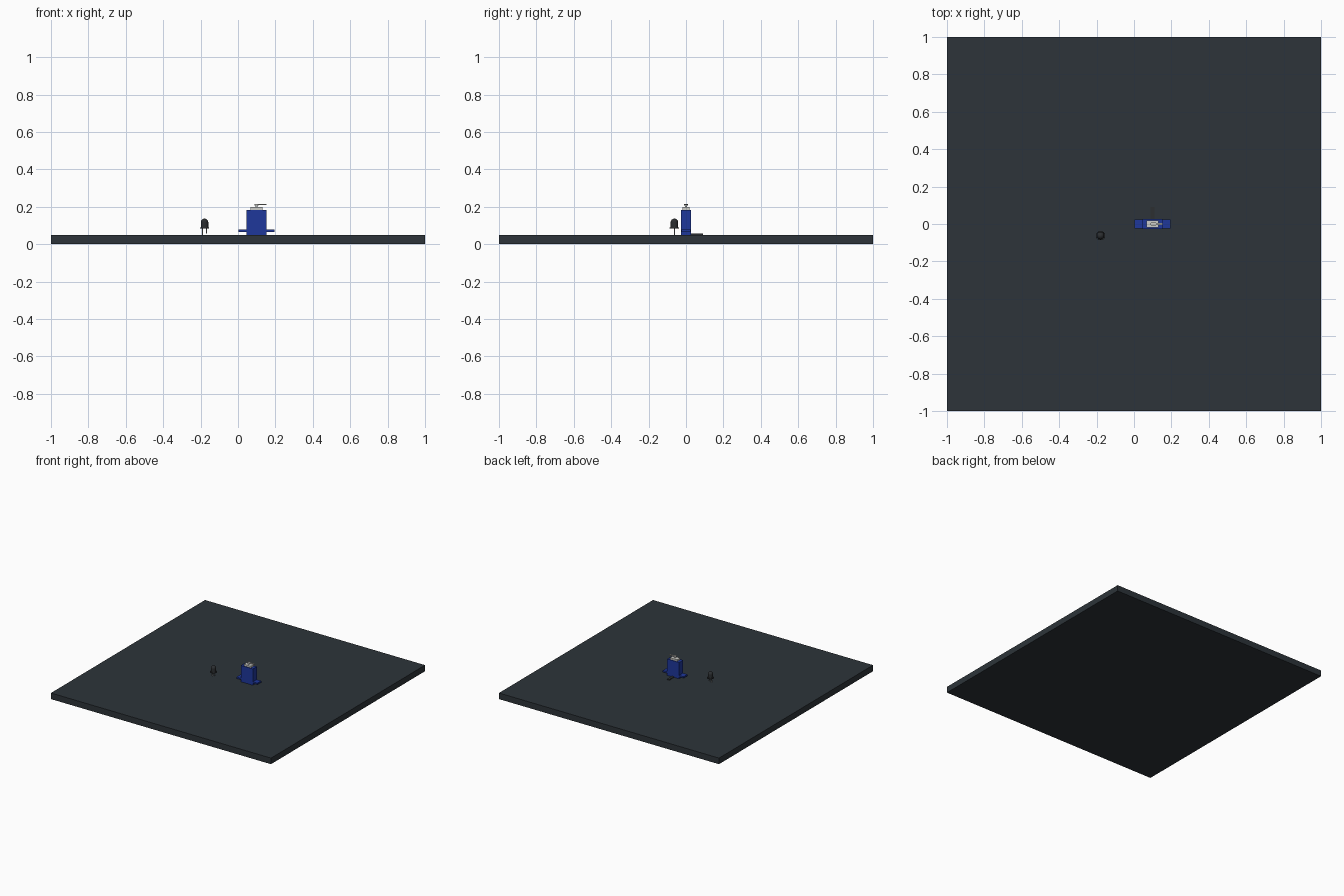
import bpy
import bmesh
from mathutils import Vector

cube = bpy.data.objects.get("Cube")
if cube:
    bpy.data.objects.remove(cube, do_unlink=True)


def material(name, rgb):
    mat = bpy.data.materials.new(name)
    mat.use_nodes = True
    color = (*rgb, 1)
    mat.diffuse_color = color
    mat.node_tree.nodes["Principled BSDF"].inputs["Base Color"].default_value = color
    return mat


slate = material("slate", (0.026, 0.034, 0.041))
blue = material("servo blue", (0.013, 0.038, 0.33))
pale = material("pale grey plastic", (0.62, 0.62, 0.59))
black = material("dark lens", (0.025, 0.028, 0.031))
metal = material("lead metal", (0.42, 0.45, 0.46))


def make(name, bm, mat, smooth=False):
    bmesh.ops.recalc_face_normals(bm, faces=bm.faces)
    mesh = bpy.data.meshes.new(name)
    bm.to_mesh(mesh)
    bm.free()
    mesh.materials.append(mat)
    obj = bpy.data.objects.new(name, mesh)
    bpy.context.collection.objects.link(obj)
    if smooth:
        bpy.ops.object.select_all(action='DESELECT')
        obj.select_set(True)
        bpy.context.view_layer.objects.active = obj
        bpy.ops.object.shade_smooth_by_angle()
    return obj


def box(name, low, high, mat):
    low, high = Vector(low), Vector(high)
    bm = bmesh.new()
    bmesh.ops.create_cube(bm, size=1)
    bmesh.ops.scale(bm, vec=high - low, verts=bm.verts)
    bmesh.ops.translate(bm, vec=(low + high) / 2, verts=bm.verts)
    return make(name, bm, mat)


def cylinder(name, x, y, z0, z1, r, mat, sides=24):
    bm = bmesh.new()
    bmesh.ops.create_cone(bm, cap_ends=True, segments=sides, radius1=r, radius2=r, depth=z1 - z0)
    bmesh.ops.translate(bm, vec=(x, y, (z0 + z1) / 2), verts=bm.verts)
    return make(name, bm, mat, True)


TOP = 0.05      # upper surface of the base
SX = 0.099      # servo centre

# Base
box("base_plate", (-1, -1, 0), (1, 1, TOP), slate)

# Servo body with mounting ears
box("servo_body", (SX - 0.054, -0.026, TOP), (SX + 0.054, 0.026, 0.184), blue)
box("mounting_ears", (SX - 0.095, -0.025, 0.066), (SX + 0.095, 0.025, 0.078), blue)
box("gear_cover", (SX - 0.032, -0.02, 0.184), (SX + 0.032, 0.02, 0.198), pale)

# Output shaft and tapered horn
cylinder("output_shaft", SX, 0, 0.198, 0.208, 0.006, metal)
cylinder("horn_hub", SX, 0, 0.207, 0.216, 0.011, pale)
bm = bmesh.new()
bmesh.ops.create_cube(bm, size=1)
for v in bm.verts:
    tip = v.co.x > 0
    v.co.y *= 0.008 if tip else 0.016
    v.co.x = SX + (0.054 if tip else 0)
    v.co.z = 0.2125 + v.co.z * 0.005
make("horn_arm", bm, pale)

# Cable leaving the back of the servo
box("servo_cable", (SX - 0.01, 0.024, TOP), (SX + 0.01, 0.09, 0.056), black)

# Light-emitting diode: rim, domed lens and two leads
LX, LY = -0.179, -0.062
cylinder("lens_rim", LX, LY, 0.083, 0.09, 0.025, black)
cylinder("lens_body", LX, LY, 0.089, 0.117, 0.02, black)
bm = bmesh.new()
bmesh.ops.create_uvsphere(bm, u_segments=24, v_segments=12, radius=0.02)
bmesh.ops.translate(bm, vec=(LX, LY, 0.117), verts=bm.verts)
make("lens_dome", bm, black, True)
for side, foot in ((-1, TOP), (1, 0.056)):
    name = "long_lead" if side < 0 else "short_lead"
    cylinder(name, LX + side * 0.01, LY, foot, 0.084, 0.0025, metal, 8)
